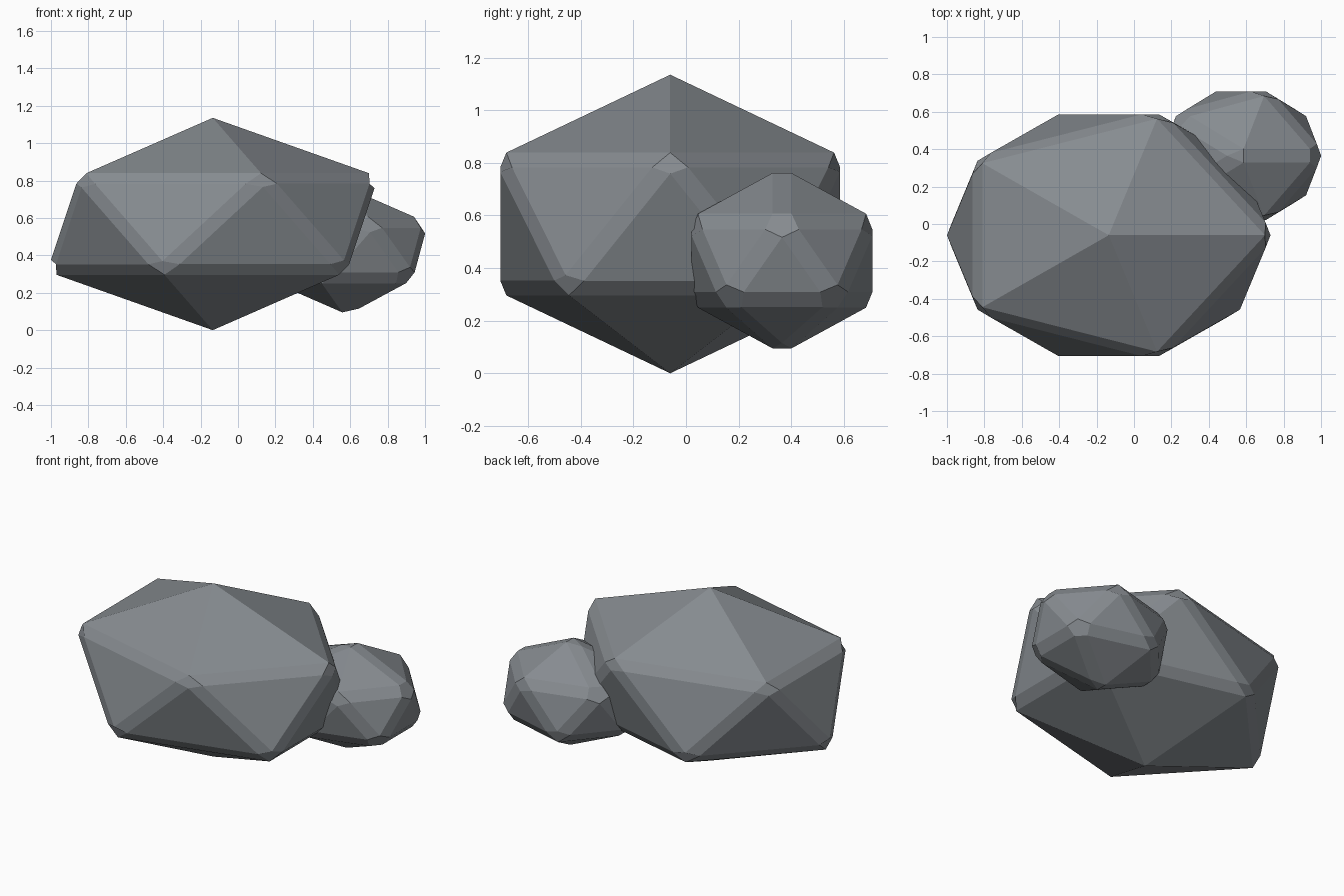
import bpy
import math

if "Cube" in bpy.data.objects:
    bpy.data.objects.remove(bpy.data.objects["Cube"])

# Single stone colour
stone = bpy.data.materials.new("stone_grey")
stone.diffuse_color = (0.24, 0.26, 0.28, 1.0)
stone.use_nodes = True
stone.node_tree.nodes["Principled BSDF"].inputs["Base Color"].default_value = stone.diffuse_color


def rock(name, centre, radii, chamfer):
    """Squashed icosahedron with its sharper edges chamfered."""
    bpy.ops.mesh.primitive_ico_sphere_add(subdivisions=1, radius=1.0, location=centre)
    ob = bpy.context.object
    ob.name = name
    for v in ob.data.vertices:
        v.co = [c * r for c, r in zip(v.co, radii)]
    ob.data.materials.append(stone)
    ob.data.shade_flat()
    bevel = ob.modifiers.new("chamfer", 'BEVEL')
    bevel.width = chamfer
    bevel.segments = 1
    bevel.limit_method = 'ANGLE'
    bevel.angle_limit = math.radians(35)
    return ob


# Large boulder, with a smaller stone leaning into its back right side
rock("large_rock", (-0.135, -0.06, 0.5675), (0.99, 0.776, 0.5675), 0.04)
rock("small_rock", (0.572, 0.365, 0.428), (0.50, 0.42, 0.353), 0.04)
